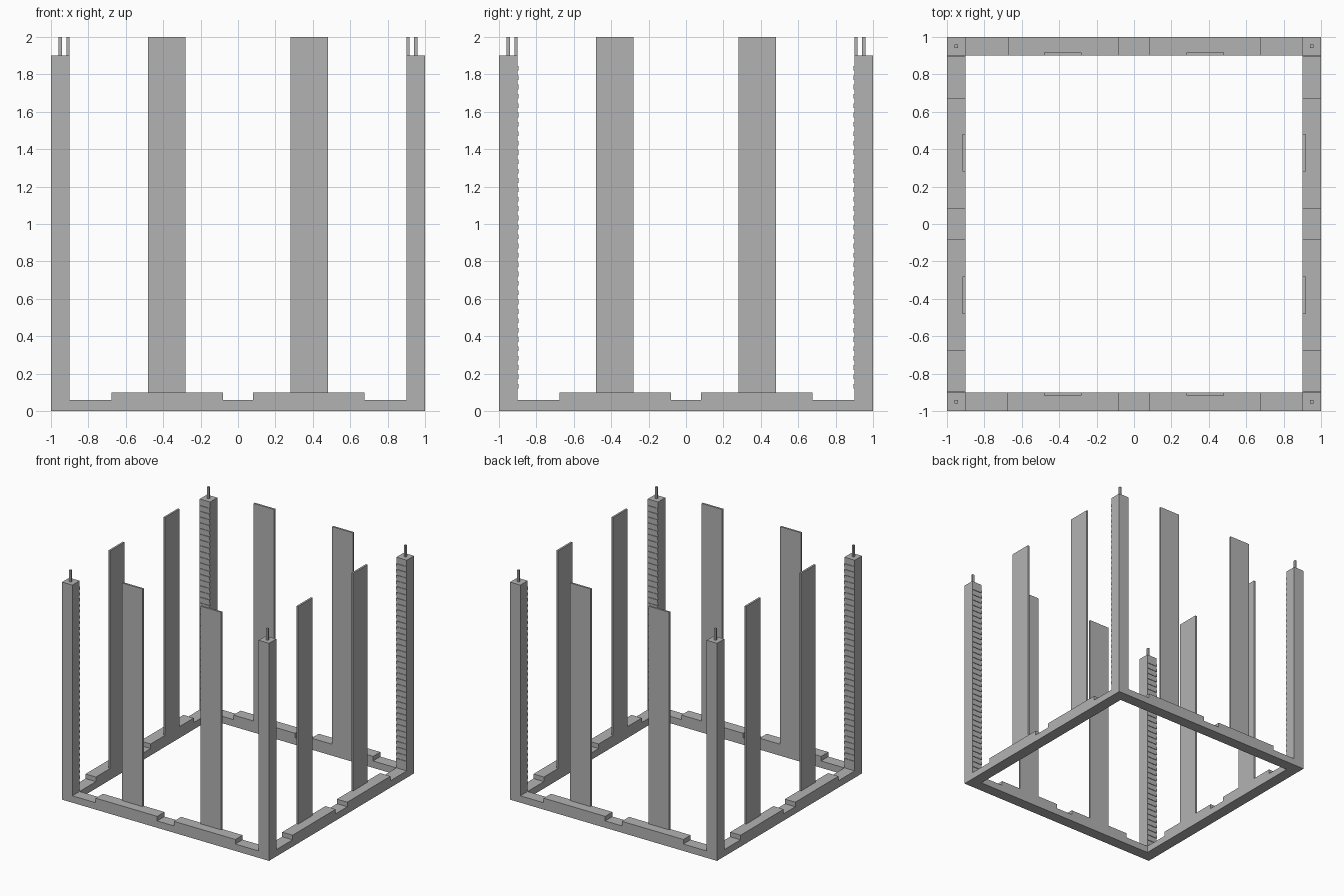
import bpy, bmesh
from math import pi
from mathutils import Matrix, Vector

cube = bpy.data.objects.get("Cube")
if cube:
    bpy.data.objects.remove(cube, do_unlink=True)

grey = bpy.data.materials.new("plain grey")
grey.use_nodes = True
grey.diffuse_color = (0.45, 0.45, 0.45, 1)
grey.node_tree.nodes["Principled BSDF"].inputs["Base Color"].default_value = grey.diffuse_color

OUT, IN = 1.0, 0.9            # outer and inner faces of the frame
LOW, HIGH = 0.06, 0.1         # notch floor and beam top
POST_TOP, TOP = 1.9, 2.0


def finish(name, bm, matrix=Matrix()):
    bm.transform(matrix)
    bmesh.ops.recalc_face_normals(bm, faces=bm.faces)
    mesh = bpy.data.meshes.new(name)
    bm.to_mesh(mesh)
    bm.free()
    mesh.materials.append(grey)
    bpy.context.collection.objects.link(bpy.data.objects.new(name, mesh))


def add_box(bm, lo, hi):
    lo, hi = Vector(lo), Vector(hi)
    size = hi - lo
    bmesh.ops.create_cube(bm, size=1, matrix=Matrix.Translation((lo + hi) / 2)
                          @ Matrix.Diagonal((*size, 1)))


def box(name, lo, hi, matrix=Matrix()):
    bm = bmesh.new()
    add_box(bm, lo, hi)
    finish(name, bm, matrix)


# Notched beam outline, right half then mirrored
half = [(0.08, LOW), (0.08, HIGH), (0.675, HIGH), (0.675, LOW), (IN, LOW), (IN, 0)]
outline = half + [(-x, z) for x, z in reversed(half)]

for turn, side in enumerate(("front", "left", "back", "right")):
    rot = Matrix.Rotation(turn * pi / 2, 4, "Z")

    # Beam along this side
    bm = bmesh.new()
    face = bm.faces.new([bm.verts.new((x, -OUT, z)) for x, z in outline])
    ext = bmesh.ops.extrude_face_region(bm, geom=[face])
    verts = [v for v in ext["geom"] if isinstance(v, bmesh.types.BMVert)]
    bmesh.ops.translate(bm, verts=verts, vec=(0, OUT - IN, 0))
    finish(side + "_beam", bm, rot)

    # Two tall slats, flush with the inner face of the beam
    for i, x in enumerate((-0.38, 0.38)):
        box(f"{side}_slat_{i + 1}", (x - 0.1, -IN - 0.017, HIGH), (x + 0.1, -IN, TOP), rot)

# Corner posts with a locating pin and a ribbed inner face
RIBS, PITCH, DEPTH = 35, 0.05, 0.005
for sx, xname in ((1, "left"), (-1, "right")):
    for sy, yname in ((-1, "front"), (1, "back")):
        corner = f"{yname}_{xname}"
        mirror = Matrix.Diagonal((sx, sy, 1, 1))
        box(corner + "_post", (IN, IN, 0), (OUT, OUT, POST_TOP), mirror)
        box(corner + "_pin", (0.942, 0.942, POST_TOP), (0.96, 0.96, TOP), mirror)
        bm = bmesh.new()
        for i in range(RIBS):
            z = 0.12 + i * PITCH
            add_box(bm, (IN, IN - DEPTH, z), (OUT, IN, z + PITCH / 2))
        finish(corner + "_ribs", bm, mirror)
